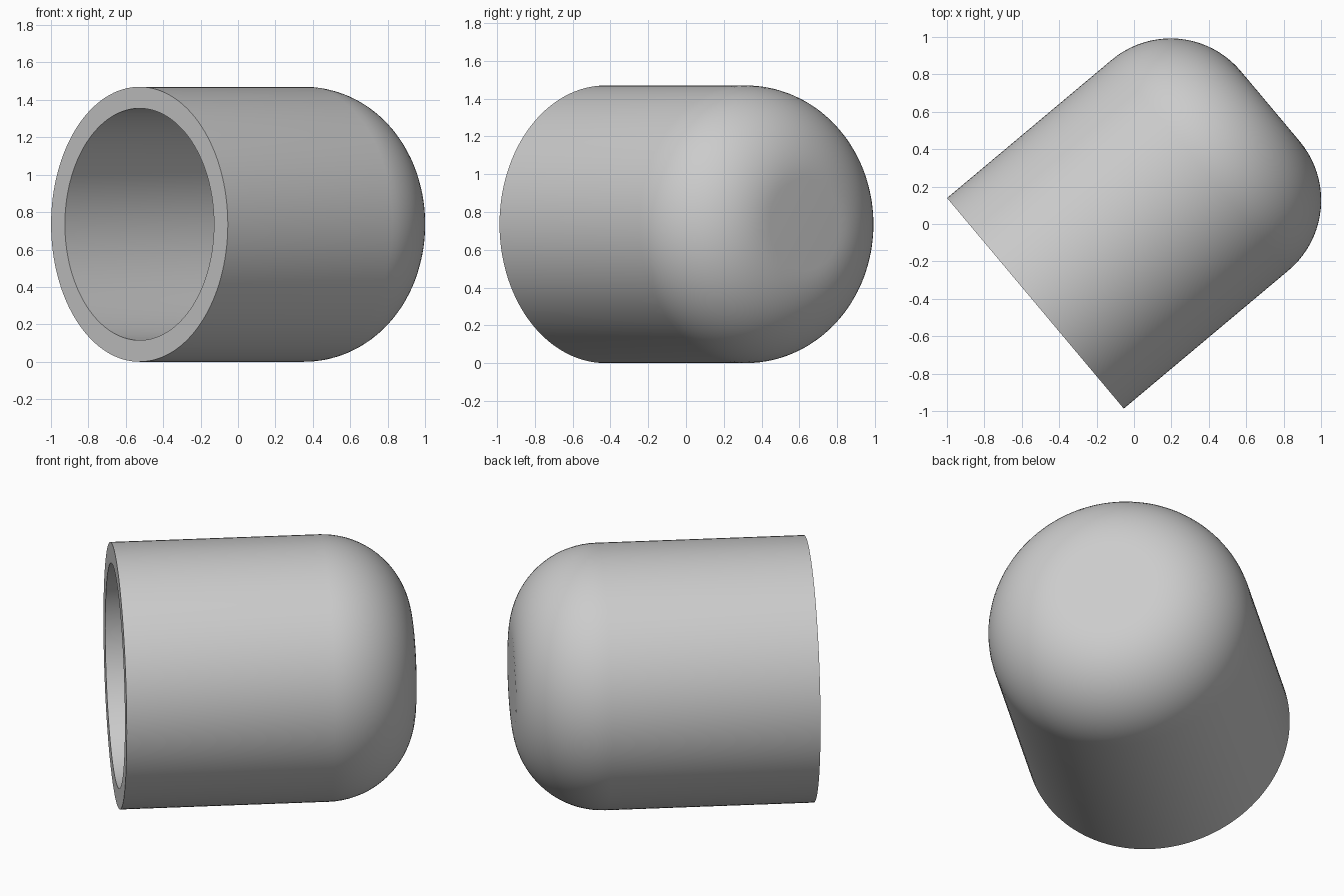
import bpy
import bmesh
import math
from mathutils import Matrix, Vector

cube = bpy.data.objects.get("Cube")
if cube:
    bpy.data.objects.remove(cube, do_unlink=True)

RADIUS, LENGTH, FILLET, WALL = 0.735, 1.639, 0.49, 0.115
SEGMENTS, ARC_STEPS = 128, 20


def cup_profile(radius, length, fillet):
    """Rim to closed-end centre, as (radius, distance along the axis)."""
    points = [(radius, 0)]
    for i in range(ARC_STEPS + 1):
        a = math.pi / 2 * i / ARC_STEPS
        points.append((radius - fillet + fillet * math.cos(a),
                       length - fillet + fillet * math.sin(a)))
    return points + [(0, length)]


# Closed cap wall: outside, rim and hollow inside in one lathe profile
outer = cup_profile(RADIUS, LENGTH, FILLET)
inner = cup_profile(RADIUS - WALL, LENGTH - WALL, FILLET - WALL)
profile = outer[::-1] + inner

bm = bmesh.new()
verts = [bm.verts.new((r, 0, d)) for r, d in profile]
edges = [bm.edges.new(pair) for pair in zip(verts, verts[1:])]
bmesh.ops.spin(bm, geom=verts + edges, axis=(0, 0, 1), cent=(0, 0, 0),
               angle=math.tau, steps=SEGMENTS, use_merge=True)
bmesh.ops.remove_doubles(bm, verts=bm.verts, dist=0.0001)
bmesh.ops.recalc_face_normals(bm, faces=bm.faces)

# Lay the axis level, turned from the side towards the back
direction = Vector((math.cos(math.radians(40)), math.sin(math.radians(40)), 0))
turn = direction.to_track_quat('Z', 'Y').to_matrix().to_4x4()
bm.transform(Matrix.Translation((-0.527, -0.424, RADIUS)) @ turn)

mesh = bpy.data.meshes.new("round_end_cap")
bm.to_mesh(mesh)
bm.free()
cap = bpy.data.objects.new("round_end_cap", mesh)
bpy.context.collection.objects.link(cap)

# Plain grey
grey = bpy.data.materials.new("light_grey")
grey.use_nodes = True
colour = (0.6, 0.6, 0.6, 1)
grey.diffuse_color = colour
grey.node_tree.nodes["Principled BSDF"].inputs["Base Color"].default_value = colour
mesh.materials.append(grey)

# Smooth skin with a crisp rim
bpy.context.view_layer.objects.active = cap
cap.select_set(True)
bpy.ops.object.shade_smooth_by_angle(angle=math.radians(30))
